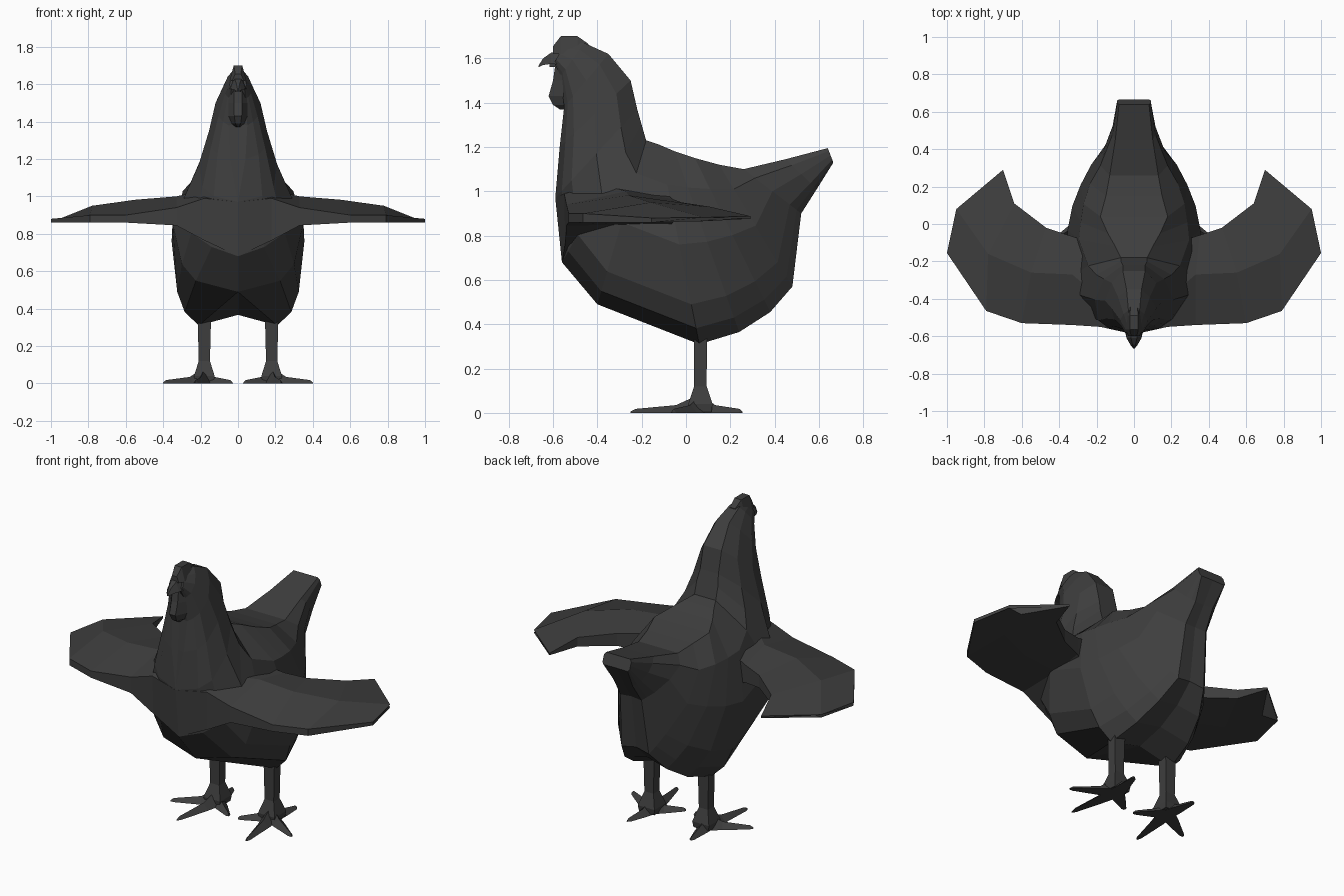
import bpy, bmesh, math
from mathutils import Vector

if "Cube" in bpy.data.objects:
    bpy.data.objects.remove(bpy.data.objects["Cube"])

grey = bpy.data.materials.new("charcoal_grey")
grey.diffuse_color = (0.048, 0.048, 0.048, 1)
grey.use_nodes = True
grey.node_tree.nodes["Principled BSDF"].inputs["Base Color"].default_value = grey.diffuse_color


def finish(name, bm, mirror=False):
    """Turn a bmesh into a flat-shaded object, optionally mirrored across x."""
    bmesh.ops.remove_doubles(bm, verts=bm.verts, dist=0.0005)
    bmesh.ops.recalc_face_normals(bm, faces=bm.faces)
    me = bpy.data.meshes.new(name)
    bm.to_mesh(me)
    bm.free()
    me.materials.append(grey)
    ob = bpy.data.objects.new(name, me)
    bpy.context.collection.objects.link(ob)
    if mirror:
        mod = ob.modifiers.new("mirror", 'MIRROR')
        mod.use_mirror_merge = False
    return ob


def loft(bm, rings, cap_start=True):
    """Skin a list of equal-length point rings and cap the ends."""
    vs = [[bm.verts.new(p) for p in r] for r in rings]
    n = len(vs[0])
    for a, b in zip(vs, vs[1:]):
        for i in range(n):
            j = (i + 1) % n
            bm.faces.new((a[i], a[j], b[j], b[i]))
    if cap_start:
        bm.faces.new(vs[0])
    bm.faces.new(vs[-1])


def square(x, y, z, rx, ry):
    return [(x - rx, y - ry, z), (x + rx, y - ry, z),
            (x + rx, y + ry, z), (x - rx, y + ry, z)]


# Body: fan of sections from tail to head.
# Each: top (y, z), bottom (y, z), half widths from top to bottom
FRACTIONS = (0, 0.2, 0.5, 0.8, 0.92, 1)
SECTIONS = [
    ((.64, 1.195), (.665, 1.13), (.08, .09, .09, .09, .085, .08)),
    ((.45, 1.145), (.59, 1.01), (.10, .115, .115, .10, .08, .06)),
    ((.26, 1.10), (.52, .90), (.13, .18, .165, .12, .09, .07)),
    ((.15, 1.12), (.48, .57), (.15, .235, .23, .155, .12, .09)),
    ((.04, 1.15), (.38, .455), (.18, .27, .285, .23, .18, .14)),
    ((-.05, 1.18), (.24, .365), (.14, .285, .33, .29, .235, .18)),
    ((-.12, 1.21), (.06, .31), (.10, .295, .355, .325, .285, .21)),
    ((-.18, 1.23), (-.40, .49), (.07, .245, .35, .30, .225, 0)),
    ((-.20, 1.30), (-.56, .68), (.07, .20, .29, .25, .14, 0)),
    ((-.22, 1.37), (-.59, .97), (.06, .16, .21, .19, .13, 0)),
    ((-.25, 1.50), (-.57, 1.20), (.06, .12, .155, .145, .11, .04)),
    ((-.35, 1.62), (-.55, 1.38), (.04, .085, .12, .105, .08, .05)),
    ((-.46, 1.67), (-.565, 1.52), (.03, .055, .075, .07, .055, .04)),
    ((-.55, 1.66), (-.595, 1.58), (.02, .03, .04, .045, .04, .035)),
]
rings = []
for (ty, tz), (by, bz), widths in SECTIONS:
    top, bot = Vector((0, ty, tz)), Vector((0, by, bz))
    half = [top.lerp(bot, f) + Vector((w, 0, 0)) for f, w in zip(FRACTIONS, widths)]
    cleft = top.lerp(bot, 1 - 0.3 * widths[-1])      # hollow between the thighs
    rings.append(half + [cleft] + [Vector((-p.x, p.y, p.z)) for p in reversed(half)])
bm = bmesh.new()
loft(bm, rings)
finish("body", bm)

# Wings, joined across the chest: leading edge, ridge and trailing edge (x, y), ridge height
bm = bmesh.new()
rings = [
    [(0, -.59, .97), (0, -.40, 1.05), (0, -.10, 1.0),
     (0, -.10, .75), (0, -.35, .72), (0, -.56, .68)],
    [(.18, -.55, .99), (.20, -.38, 1.03), (.22, -.10, 1.0),
     (.22, -.10, .80), (.20, -.33, .78), (.18, -.545, .765)],
    [(.33, -.54, .94), (.33, -.27, 1.0), (.35, -.06, .965),
     (.35, -.06, .86), (.33, -.27, .85), (.33, -.54, .845)],
]
for lead, mid, trail, top, lead_z, trail_z in [
    ((.60, -.53), (.55, -.26), (.47, -.02), .982, .90, .95),
    ((.79, -.465), (.78, -.16), (.64, .11), .95, .90, .93),
    ((1.0, -.155), (.95, .08), (.70, .29), .882, .88, .888),
]:
    rings.append([(*lead, lead_z), (*mid, top), (*trail, trail_z),
                  (*trail, .876), (*mid, .865), (*lead, .86)])
loft(bm, rings, cap_start=False)
finish("wings", bm, True)

# Comb: narrow ridge on the crown
bm = bmesh.new()
loft(bm, [[(-w, y, 1.62), (w, y, 1.62), (w * .5, y, z), (-w * .5, y, z)]
          for y, z, w in [(-.60, 1.655, .03), (-.565, 1.70, .045),
                          (-.49, 1.70, .045), (-.44, 1.665, .035)]])
finish("comb", bm)

# Beak: hooked upper part and short lower part
bm = bmesh.new()
loft(bm, [[(-w, y, lo), (w, y, lo), (w * .4, y, hi), (-w * .4, y, hi)]
          for y, lo, hi, w in [(-.54, 1.575, 1.645, .055), (-.61, 1.575, 1.625, .04),
                               (-.645, 1.57, 1.60, .02), (-.665, 1.56, 1.568, .004)]])
loft(bm, [[(-w, y, z), (w, y, z), (w, y, z + .015), (-w, y, z + .015)]
          for y, z, w in [(-.55, 1.56, .03), (-.615, 1.562, .01)]])
finish("beak", bm)

# Wattle hanging under the beak
bm = bmesh.new()
loft(bm, [[(-w, back, z), (-w, (front + back) / 2, z), (-w * .4, front, z),
           (w * .4, front, z), (w, (front + back) / 2, z), (w, back, z)]
          for z, front, back, w in [(1.57, -.59, -.53, .05), (1.50, -.60, -.51, .052),
                                    (1.43, -.62, -.49, .05), (1.39, -.60, -.49, .036),
                                    (1.37, -.57, -.49, .015)]])
finish("wattle", bm)

# Legs: square shank flaring into the ankle
LX, LY = 0.18, 0.065
bm = bmesh.new()
loft(bm, [square(LX, LY, z, rx, ry) for z, rx, ry in
          [(.36, .036, .03), (.12, .03, .028), (.04, .055, .055), (.005, .05, .05)]])
finish("legs", bm, True)

# Toes: tapered ridges, three forward and one back
bm = bmesh.new()
for dx, dy in [(.22, -.13), (.05, -.315), (-.15, -.11), (.03, .19)]:
    d = Vector((dx, dy, 0))
    side = Vector((-dy, dx, 0)).normalized()
    rings = []
    for t, w, h in [(0, .045, .085), (.35, .036, .035), (.93, .014, .018), (1, .004, .006)]:
        c = Vector((LX, LY, 0)) + d * t
        rings.append([c - side * w, c + side * w, c + Vector((0, 0, h))])
    loft(bm, rings)
finish("toes", bm, True)
